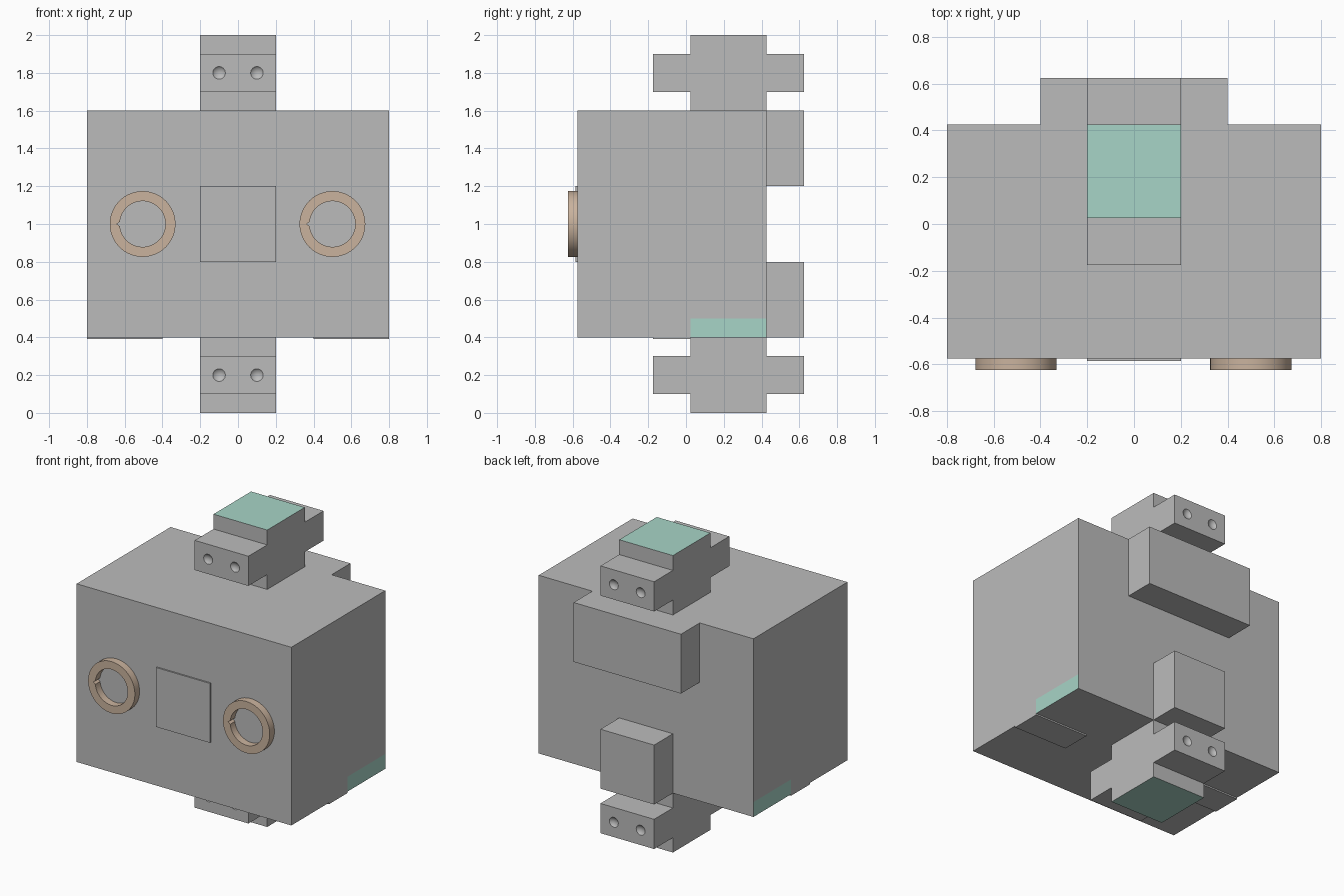
import bpy, bmesh, math
from mathutils import Vector

if "Cube" in bpy.data.objects:
    bpy.data.objects.remove(bpy.data.objects["Cube"])


def material(name, rgb):
    m = bpy.data.materials.new(name)
    m.diffuse_color = (*rgb, 1)
    m.use_nodes = True
    m.node_tree.nodes["Principled BSDF"].inputs["Base Color"].default_value = m.diffuse_color
    return m


GREY = material("grey", (0.5, 0.5, 0.5))
TEAL = material("pale teal", (0.39, 0.66, 0.57))
TAN = material("tan", (0.59, 0.45, 0.34))


def finish(bm, name, mats):
    bmesh.ops.recalc_face_normals(bm, faces=bm.faces[:])
    me = bpy.data.meshes.new(name)
    bm.to_mesh(me)
    bm.free()
    for m in mats:
        me.materials.append(m)
    ob = bpy.data.objects.new(name, me)
    bpy.context.collection.objects.link(ob)
    return ob


def box_bm(x, y, z):
    bm = bmesh.new()
    bmesh.ops.create_cube(bm, size=1)
    for v in bm.verts:
        v.co = [(a + b) / 2 + c * (b - a) for (a, b), c in zip((x, y, z), v.co)]
    return bm


def box(name, x, y, z):
    return finish(box_bm(x, y, z), name, [GREY])


def select_only(ob):
    bpy.ops.object.select_all(action='DESELECT')
    ob.select_set(True)
    bpy.context.view_layer.objects.active = ob


# Body, with a coloured patch cut into the lower back of both sides
bm = box_bm((-0.8, 0.8), (-0.575, 0.425), (0.4, 1.6))
for co, no in (((0, 0.025, 0), (0, 1, 0)), ((0, 0, 0.5), (0, 0, 1))):
    bmesh.ops.bisect_plane(bm, geom=bm.verts[:] + bm.edges[:] + bm.faces[:],
                           plane_co=co, plane_no=no)
for f in bm.faces:
    c = f.calc_center_median()
    if abs(c.x) > 0.79 and c.y > 0.025 and c.z < 0.5:
        f.material_index = 1
finish(bm, "body", [GREY, TEAL])

# Plates and blocks on the body
box("front_plate", (-0.2, 0.2), (-0.585, -0.575), (0.8, 1.2))
box("upper_back_block", (-0.4, 0.4), (0.425, 0.625), (1.2, 1.6))
box("lower_back_block", (-0.2, 0.2), (0.425, 0.625), (0.4, 0.8))
for side, s in (("left", -1), ("right", 1)):
    box(side + "_bottom_plate", sorted((s * 0.4, s * 0.8)), (-0.175, 0.025), (0.39, 0.4))


# Cross-shaped connectors with coloured ends and shallow round dents
def connector(name, base, up):
    quarter = [(0.2, 0), (0.2, 0.1), (0.4, 0.1), (0.4, 0.3), (0.2, 0.3), (0.2, 0.4)]
    profile = quarter + [(-y, z) for y, z in reversed(quarter)]
    bm = bmesh.new()
    face = bm.faces.new([bm.verts.new((-0.2, 0.225 + y, base + up * z)) for y, z in profile])
    ext = bmesh.ops.extrude_face_region(bm, geom=[face])["geom"]
    bmesh.ops.translate(bm, vec=(0.4, 0, 0),
                        verts=[v for v in ext if isinstance(v, bmesh.types.BMVert)])
    for f in bm.faces:
        if abs(f.calc_center_median().z - (base + up * 0.4)) < 1e-4:
            f.material_index = 1
    ob = finish(bm, name, [GREY, TEAL])

    cut = bmesh.new()
    for x in (-0.1, 0.1):
        for y in (-0.175 - 0.03, 0.625 + 0.03):
            new = bmesh.ops.create_uvsphere(cut, u_segments=24, v_segments=16, radius=0.045)
            bmesh.ops.translate(cut, verts=new["verts"], vec=Vector((x, y, base + up * 0.2)))
    for f in cut.faces:
        f.smooth = True
    cutter = finish(cut, "dent_cutter", [GREY])
    cutter.hide_render = True
    mod = ob.modifiers.new("dents", 'BOOLEAN')
    mod.operation = 'DIFFERENCE'
    mod.solver = 'EXACT'
    mod.object = cutter
    select_only(ob)
    bpy.ops.object.modifier_apply(modifier=mod.name)
    bpy.data.objects.remove(cutter)
    bpy.ops.object.shade_smooth_by_angle(angle=math.radians(30))


connector("top_connector", 1.6, 1)
connector("bottom_connector", 0.4, -1)


# Rings on the front, each with a small notch on the inner left edge
def ring(name, cx, n=64):
    bm = bmesh.new()
    loops = []
    for i in range(n):
        a = 2 * math.pi * i / n
        inner = 0.137 if i == n // 2 else 0.121
        loops.append([bm.verts.new((cx + r * math.cos(a), y, 1 + r * math.sin(a)))
                      for r, y in ((inner, -0.575), (0.174, -0.575),
                                   (0.174, -0.625), (inner, -0.625))])
    for i in range(n):
        p, q = loops[i], loops[(i + 1) % n]
        for k in range(4):
            j = (k + 1) % 4
            bm.faces.new((p[k], p[j], q[j], q[k]))
    ob = finish(bm, name, [TAN])
    select_only(ob)
    bpy.ops.object.shade_smooth_by_angle(angle=math.radians(30))


ring("left_ring", -0.505)
ring("right_ring", 0.5)
